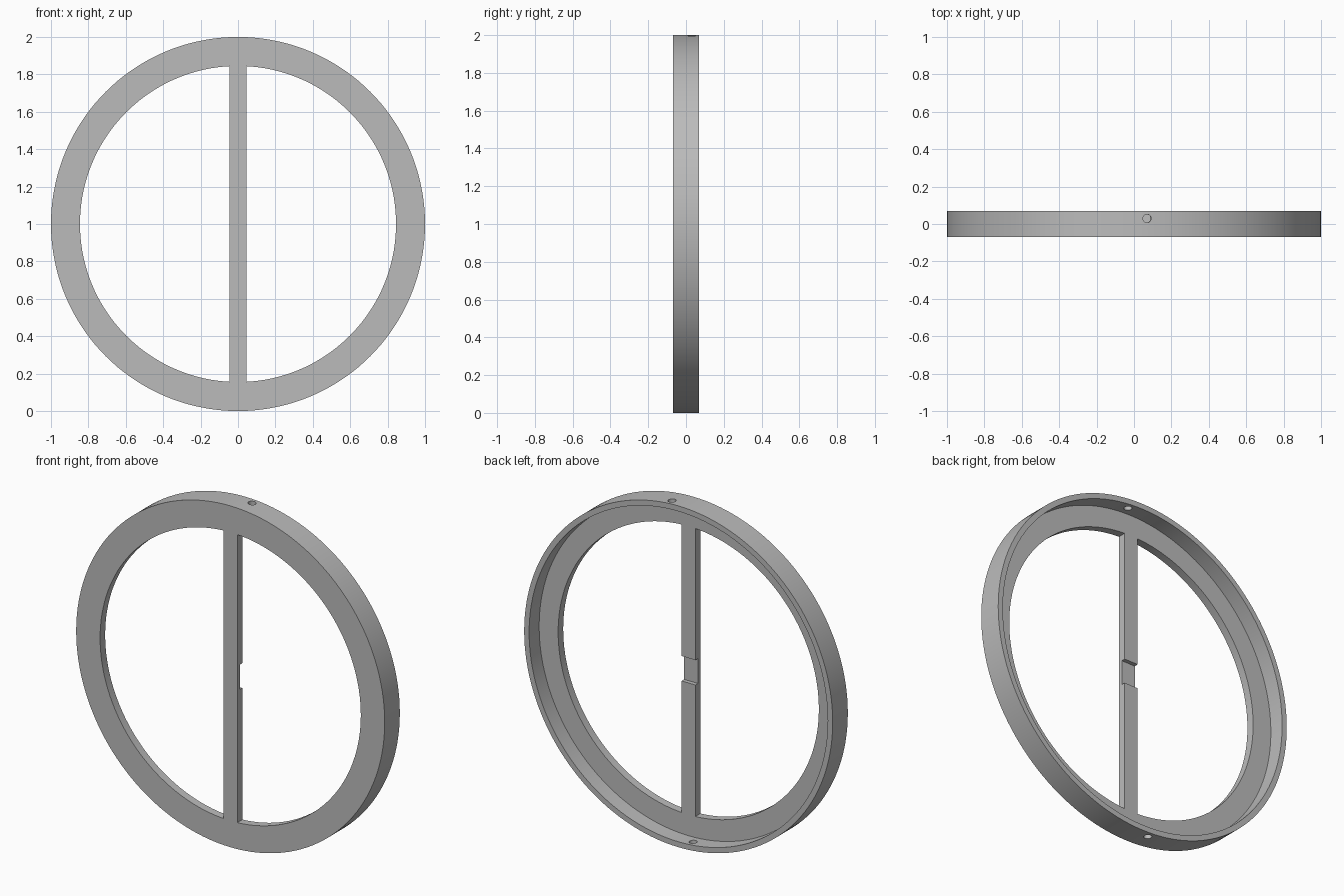
import bpy, bmesh, math
from mathutils import Matrix, Vector

cube = bpy.data.objects.get("Cube")
if cube:
    bpy.data.objects.remove(cube, do_unlink=True)

OUTER, RIM, INNER = 1.0, 0.968, 0.845     # ring radii
FRONT, LEDGE, BACK = -0.07, -0.023, 0.07  # depths along y
SEGMENTS = 144

grey = bpy.data.materials.new("plain grey")
grey.use_nodes = True
colour = (0.50, 0.50, 0.50, 1)
grey.diffuse_color = colour
grey.node_tree.nodes["Principled BSDF"].inputs["Base Color"].default_value = colour


def make_object(name, bm):
    bmesh.ops.recalc_face_normals(bm, faces=bm.faces)
    mesh = bpy.data.meshes.new(name)
    bm.to_mesh(mesh)
    bm.free()
    mesh.materials.append(grey)
    obj = bpy.data.objects.new(name, mesh)
    bpy.context.collection.objects.link(obj)
    return obj


def combine(target, other, operation):
    bpy.context.view_layer.objects.active = target
    mod = target.modifiers.new(operation.lower(), "BOOLEAN")
    mod.operation, mod.object, mod.solver = operation, other, "EXACT"
    bpy.ops.object.modifier_apply(modifier=mod.name)
    bpy.data.objects.remove(other, do_unlink=True)


# Ring: L-shaped section turned about the y axis
bm = bmesh.new()
section = [(OUTER, FRONT), (OUTER, BACK), (RIM, BACK),
           (RIM, LEDGE), (INNER, LEDGE), (INNER, FRONT)]
verts = [bm.verts.new((0, y, r)) for r, y in section]
edges = [bm.edges.new((verts[i - 1], verts[i])) for i in range(len(verts))]
bmesh.ops.spin(bm, geom=verts + edges, cent=(0, 0, 0), axis=(0, 1, 0),
               angle=math.tau, steps=SEGMENTS, use_merge=True)
bmesh.ops.remove_doubles(bm, verts=bm.verts, dist=1e-5)
bmesh.ops.translate(bm, verts=bm.verts, vec=(0, 0, 1))
ring = make_object("ring_with_centre_bar", bm)

# Centre bar: notched side profile extruded across x
half_width, notch, floor, reach = 0.045, 0.073, -0.047, 0.9
profile = [(FRONT, -reach), (FRONT, reach), (LEDGE, reach), (LEDGE, notch),
           (floor, notch), (floor, -notch), (LEDGE, -notch), (LEDGE, -reach)]
bm = bmesh.new()
face = bm.faces.new([bm.verts.new((-half_width, y, z + 1)) for y, z in profile])
side = bmesh.ops.extrude_face_region(bm, geom=[face])["geom"]
bmesh.ops.translate(bm, vec=(2 * half_width, 0, 0),
                    verts=[v for v in side if isinstance(v, bmesh.types.BMVert)])
combine(ring, make_object("centre_bar", bm), "UNION")

# Pin holes: one slightly tilted drill passing through both ends of the rim
bm = bmesh.new()
tilt = Matrix.Rotation(math.atan(0.07), 4, "Y")
bmesh.ops.create_cone(bm, cap_ends=True, segments=32, radius1=0.022, radius2=0.022,
                      depth=2.4, matrix=Matrix.Translation(Vector((0, 0.03, 1))) @ tilt)
combine(ring, make_object("pin_hole_drill", bm), "DIFFERENCE")

# Smooth curved walls, crisp edges
bpy.ops.object.select_all(action="DESELECT")
ring.select_set(True)
bpy.context.view_layer.objects.active = ring
bpy.ops.object.shade_smooth_by_angle(angle=math.radians(30))
